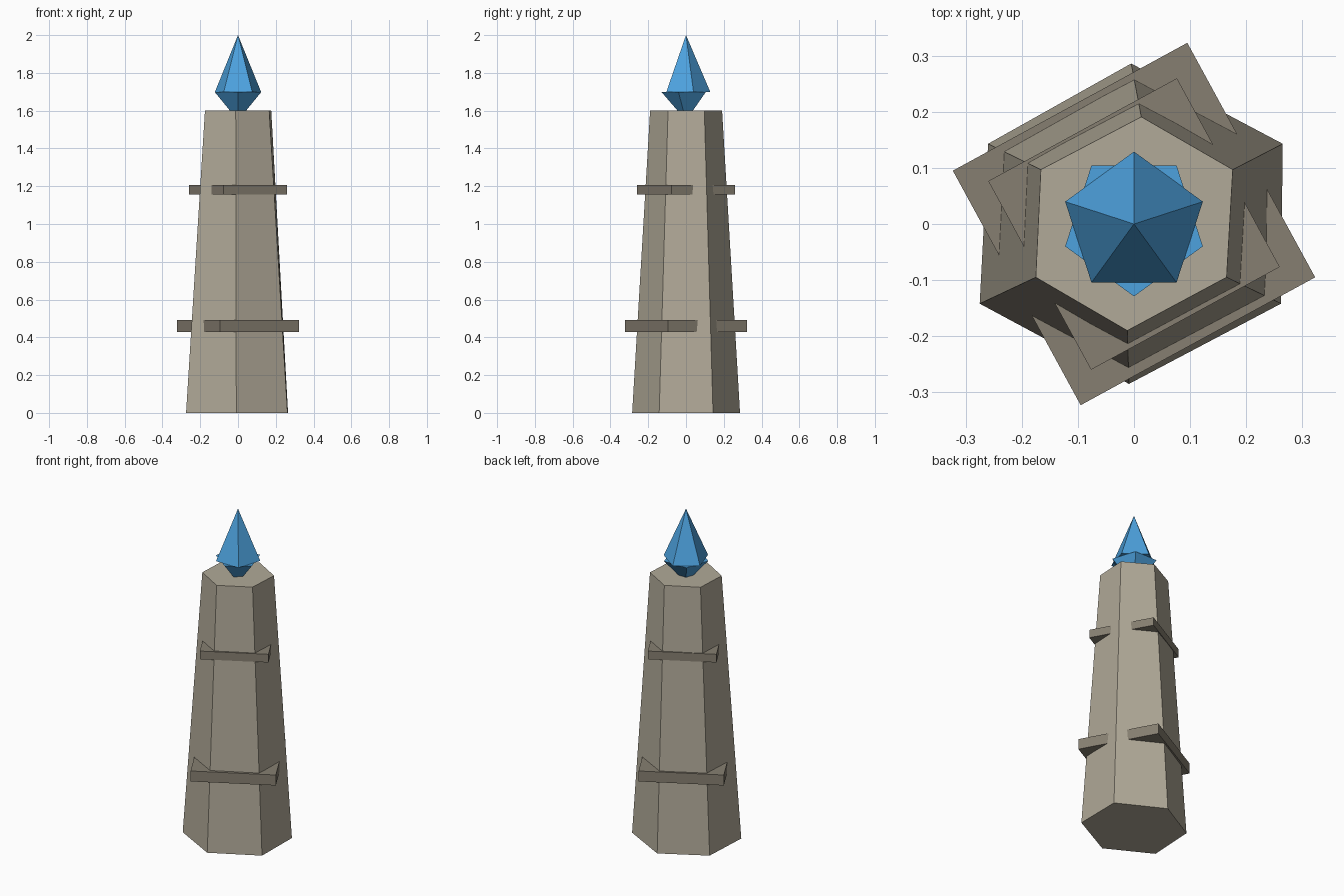
import bpy
import bmesh
import math

cube = bpy.data.objects.get("Cube")
if cube:
    bpy.data.objects.remove(cube, do_unlink=True)


def material(name, rgb):
    mat = bpy.data.materials.new(name)
    mat.use_nodes = True
    mat.diffuse_color = (*rgb, 1)
    mat.node_tree.nodes["Principled BSDF"].inputs["Base Color"].default_value = (*rgb, 1)
    return mat


stone = material("pale stone", (0.44, 0.40, 0.315))
dark_stone = material("dark stone", (0.24, 0.212, 0.165))
crystal_blue = material("crystal blue", (0.075, 0.365, 0.74))


# Tapered six-sided column, slightly uneven like hewn stone
def build_column(bottom, top, height):
    bm = bmesh.new()
    low = [bm.verts.new((x, y, 0)) for x, y in bottom]
    high = [bm.verts.new((x, y, height)) for x, y in top]
    bm.faces.new(low[::-1])
    bm.faces.new(high)
    count = len(low)
    for i in range(count):
        j = (i + 1) % count
        bm.faces.new((low[i], low[j], high[j], high[i]))
    mesh = bpy.data.meshes.new("column")
    bm.to_mesh(mesh)
    bm.free()
    mesh.materials.append(stone)
    obj = bpy.data.objects.new("column", mesh)
    bpy.context.collection.objects.link(obj)


build_column(
    [(0.265, 0.143), (-0.005, 0.286), (-0.26, 0.143),
     (-0.275, -0.142), (-0.009, -0.285), (0.262, -0.142)],
    [(0.176, 0.097), (0.013, 0.191), (-0.166, 0.097),
     (-0.175, -0.095), (-0.012, -0.19), (0.165, -0.095)],
    1.6)


# Square stone bands, turned so their corners jut past the column
def build_band(name, side, z_low, z_high):
    bpy.ops.mesh.primitive_cube_add(size=1, location=(0, 0, (z_low + z_high) / 2),
                                    rotation=(0, 0, math.radians(28.6)))
    obj = bpy.context.object
    obj.name = name
    obj.scale = (side, side, z_high - z_low)
    obj.data.materials.append(dark_stone)


build_band("lower_band", 0.476, 0.428, 0.492)
build_band("upper_band", 0.383, 1.157, 1.207)


# Five-sided crystal: tall point above, short point sunk into the column
def build_point(name, z_base, z_tip):
    depth = abs(z_tip - z_base)
    flip = math.pi if z_tip < z_base else 0
    bpy.ops.mesh.primitive_cone_add(vertices=5, radius1=0.129, depth=depth,
                                    location=(0, 0, (z_base + z_tip) / 2),
                                    rotation=(flip, 0, 0))
    obj = bpy.context.object
    obj.name = name
    obj.data.materials.append(crystal_blue)


build_point("crystal_upper_point", 1.698, 2.0)
build_point("crystal_lower_point", 1.698, 1.548)
